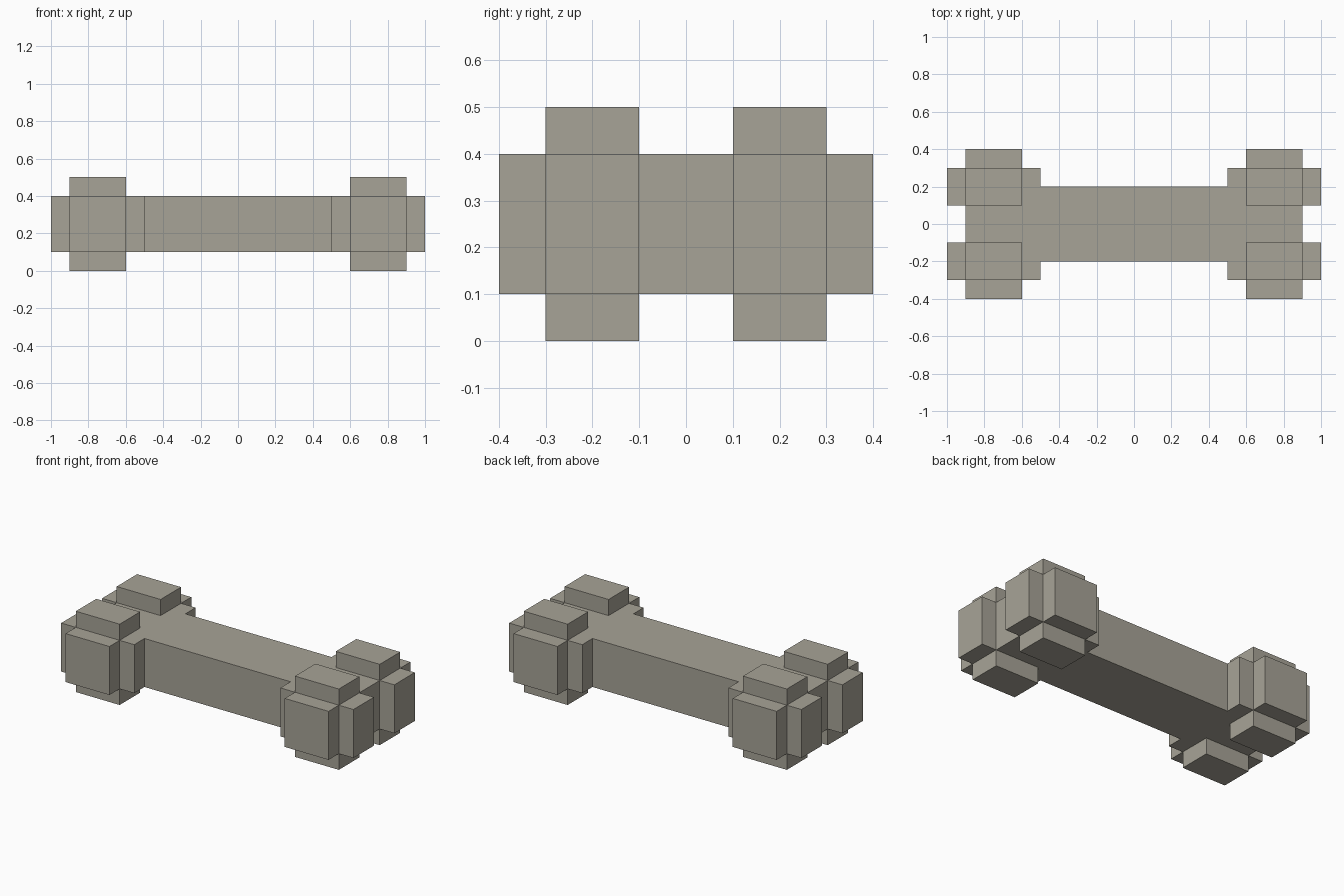
import bpy
import bmesh

cube = bpy.data.objects.get("Cube")
if cube:
    bpy.data.objects.remove(cube, do_unlink=True)

# Bone colour
bone = bpy.data.materials.new("warm grey bone")
bone.use_nodes = True
colour = (0.39, 0.37, 0.31, 1)
bone.diffuse_color = colour
bone.node_tree.nodes["Principled BSDF"].inputs["Base Color"].default_value = colour


def prism(name, outline, bottom, top):
    """Extrude a counter-clockwise plan outline between two heights."""
    bm = bmesh.new()
    base = bm.faces.new([bm.verts.new((x, y, bottom)) for x, y in outline])
    side = bmesh.ops.extrude_face_region(bm, geom=[base], use_keep_orig=True)
    raised = [v for v in side["geom"] if isinstance(v, bmesh.types.BMVert)]
    bmesh.ops.translate(bm, verts=raised, vec=(0, 0, top - bottom))
    bmesh.ops.recalc_face_normals(bm, faces=bm.faces)
    mesh = bpy.data.meshes.new(name)
    bm.to_mesh(mesh)
    bm.free()
    mesh.materials.append(bone)
    obj = bpy.data.objects.new(name, mesh)
    bpy.context.collection.objects.link(obj)
    return obj


# Shaft with a cross-shaped knob at each corner, from a mirrored quarter outline
quarter = [(0.9, 0.1), (1, 0.1), (1, 0.3), (0.9, 0.3), (0.9, 0.4),
           (0.6, 0.4), (0.6, 0.3), (0.5, 0.3), (0.5, 0.2)]
half = quarter + [(-x, y) for x, y in reversed(quarter)]
outline = half + [(x, -y) for x, y in reversed(half)]
prism("bone_shaft_and_knobs", outline, 0.1, 0.4)

# Raised pads above and below each knob
for x, side in ((0.75, "left"), (-0.75, "right")):
    for y, end in ((-0.2, "front"), (0.2, "back")):
        pad = [(x - 0.15, y - 0.1), (x + 0.15, y - 0.1),
               (x + 0.15, y + 0.1), (x - 0.15, y + 0.1)]
        prism(f"{end}_{side}_knob_bottom", pad, 0, 0.1)
        prism(f"{end}_{side}_knob_top", pad, 0.4, 0.5)
